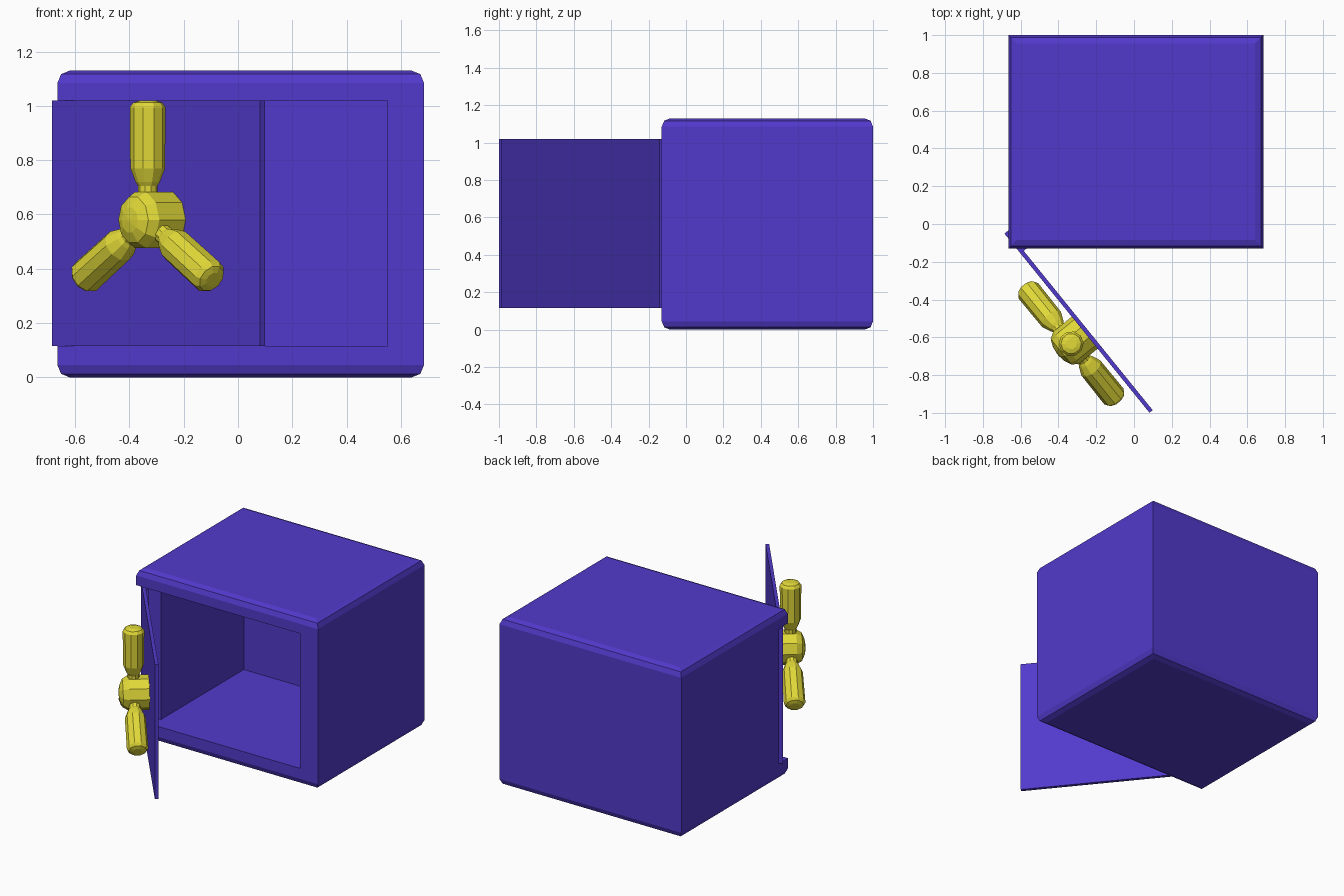
import bpy, bmesh
from math import pi, cos, sin, radians
from mathutils import Vector, Matrix

if "Cube" in bpy.data.objects:
    bpy.data.objects.remove(bpy.data.objects["Cube"])


def material(name, color):
    m = bpy.data.materials.new(name)
    m.diffuse_color = (*color, 1)
    m.use_nodes = True
    m.node_tree.nodes["Principled BSDF"].inputs["Base Color"].default_value = m.diffuse_color
    return m


BLUE = material("blue_paint", (0.085, 0.042, 0.60))
YELLOW = material("yellow_paint", (0.76, 0.70, 0.04))


def finish(name, bm, mat, matrix=None):
    if matrix:
        bmesh.ops.transform(bm, matrix=matrix, verts=bm.verts)
    bmesh.ops.recalc_face_normals(bm, faces=bm.faces)
    me = bpy.data.meshes.new(name)
    bm.to_mesh(me)
    bm.free()
    me.materials.append(mat)
    ob = bpy.data.objects.new(name, me)
    bpy.context.collection.objects.link(ob)
    return ob


def prism(points, z0, z1):
    """Extrude an xy outline from z0 to z1."""
    bm = bmesh.new()
    face = bm.faces.new([bm.verts.new((x, y, z0)) for x, y in points])
    new = bmesh.ops.extrude_face_region(bm, geom=[face])["geom"]
    bmesh.ops.translate(bm, vec=(0, 0, z1 - z0),
                        verts=[v for v in new if isinstance(v, bmesh.types.BMVert)])
    return bm


def lathe(profile, sides, phase=0.0):
    """Closed faceted solid around z from (radius, height) pairs."""
    bm = bmesh.new()
    rings = [[bm.verts.new((r * cos(phase + 2 * pi * i / sides),
                            r * sin(phase + 2 * pi * i / sides), h))
              for i in range(sides)] for r, h in profile]
    for a, b in zip(rings, rings[1:]):
        for i in range(sides):
            j = (i + 1) % sides
            bm.faces.new((a[i], a[j], b[j], b[i]))
    bm.faces.new(rings[0])
    bm.faces.new(rings[-1])
    return bm


# Safe body: box with rounded top and bottom rims
X0, X1, Y0, Y1 = -0.665, 0.685, -0.13, 1.0
bm = prism([(X0, Y0), (X1, Y0), (X1, Y1), (X0, Y1)], 0, 1.13)
rims = [e for e in bm.edges if abs(e.verts[0].co.z - e.verts[1].co.z) < 1e-4]
bmesh.ops.bevel(bm, geom=rims, offset=0.045, segments=2, profile=0.5, affect='EDGES')
body = finish("safe_body", bm, BLUE)

# Cavity, including the notch in the left front corner for the door
cutter = finish("cavity_cutter", prism(
    [(-0.8, -0.3), (0.55, -0.3), (0.55, 0.84), (-0.545, 0.84), (-0.545, -0.04), (-0.8, -0.04)],
    0.115, 1.02), BLUE)
cutter.hide_render = True
mod = body.modifiers.new("cavity", 'BOOLEAN')
mod.operation = 'DIFFERENCE'
mod.solver = 'EXACT'
mod.object = cutter
bpy.context.view_layer.objects.active = body
bpy.ops.object.modifier_apply(modifier=mod.name)
bpy.data.objects.remove(cutter)

# Door frame: local x along the door, local -y outward, swung open at the hinge
door_mat = Matrix.Translation((-0.686, -0.051, 0)) @ Matrix.Rotation(radians(-51), 4, 'Z')
finish("door", prism([(0, 0), (1.22, 0), (1.22, 0.022), (0.135, 0.022),
                      (0.135, 0.04), (0, 0.04)], 0.115, 1.02), BLUE, door_mat)

# Wheel hub: faceted knob with a domed face, axis pointing out of the door
hub_mat = door_mat @ Matrix.Translation((0.675, 0, 0.58)) @ Matrix.Rotation(pi / 2, 4, 'X')
finish("handle_hub", lathe([(0.109, 0), (0.109, 0.125), (0.088, 0.16),
                            (0.048, 0.178), (0.006, 0.184)], 10), YELLOW, hub_mat)

# Three grips radiating from the hub
GRIP = [(0.036, 0.06), (0.036, 0.125), (0.045, 0.14), (0.064, 0.19),
        (0.066, 0.415), (0.054, 0.432), (0.03, 0.44)]
for i in range(3):
    m = (hub_mat @ Matrix.Translation((0, 0, 0.092))
         @ Matrix.Rotation(radians(90 + 120 * i), 4, 'Z') @ Matrix.Rotation(pi / 2, 4, 'Y'))
    finish(f"handle_grip_{i + 1}", lathe(GRIP, 10), YELLOW, m)
